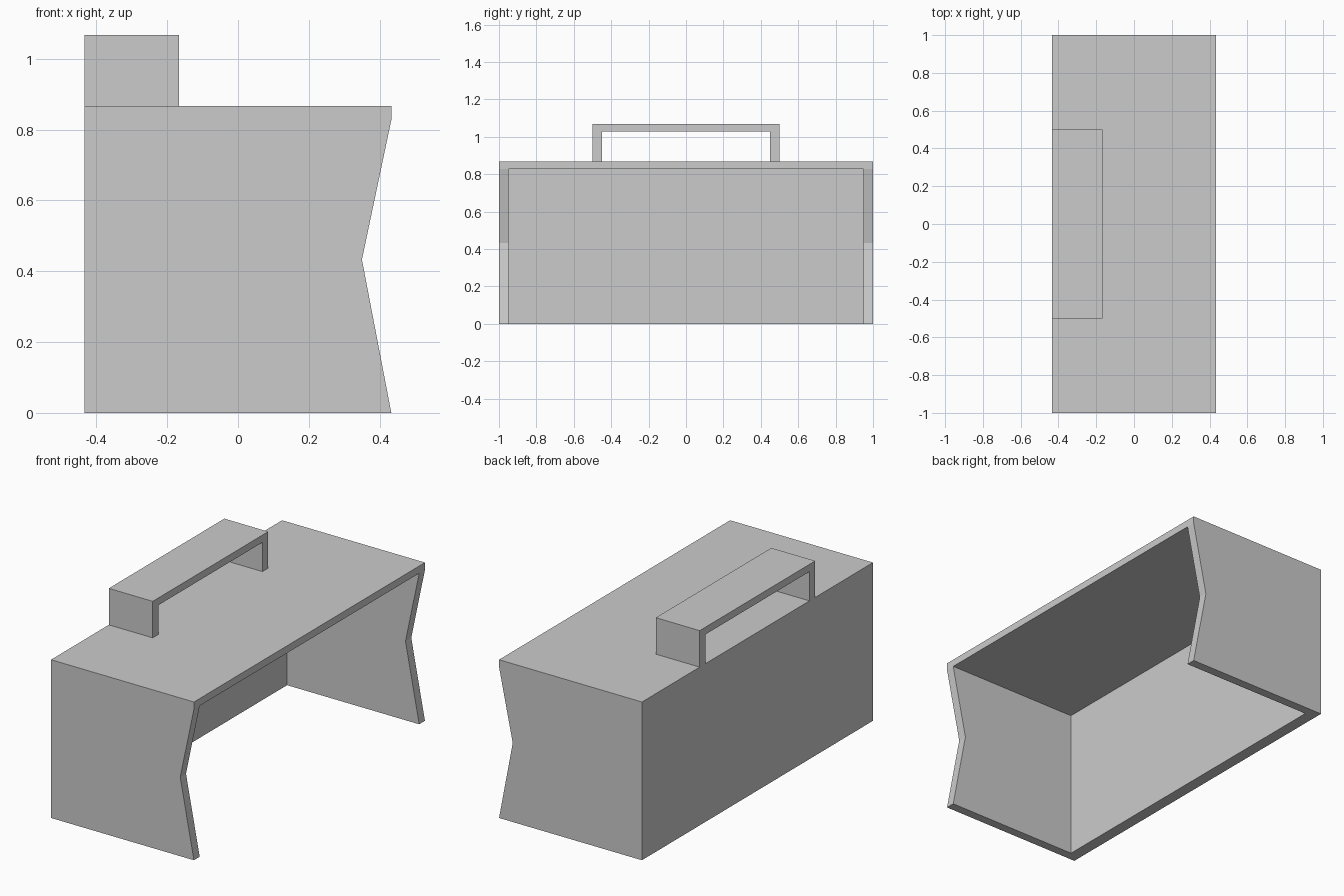
import bpy
import bmesh
from mathutils import Vector

if "Cube" in bpy.data.objects:
    bpy.data.objects.remove(bpy.data.objects["Cube"])

HALF_X, TOP_Z = 0.433, 0.867   # shell half depth and height
SIDE_T, TOP_T, BACK_T = 0.05, 0.04, 0.065


def extrude(name, points, offset):
    """Extrude a closed planar profile along an offset vector into a solid."""
    bm = bmesh.new()
    face = bm.faces.new([bm.verts.new(p) for p in points])
    result = bmesh.ops.extrude_face_region(bm, geom=[face], use_keep_orig=True)
    moved = [g for g in result["geom"] if isinstance(g, bmesh.types.BMVert)]
    bmesh.ops.translate(bm, verts=moved, vec=Vector(offset))
    bmesh.ops.recalc_face_normals(bm, faces=bm.faces)
    mesh = bpy.data.meshes.new(name)
    bm.to_mesh(mesh)
    bm.free()
    obj = bpy.data.objects.new(name, mesh)
    bpy.context.collection.objects.link(obj)
    return obj


# Outer shell: notched side outline extruded across the full width
outline = [(-HALF_X, 0), (HALF_X, 0), (0.35, 0.433),
           (HALF_X, TOP_Z - TOP_T), (HALF_X, TOP_Z), (-HALF_X, TOP_Z)]
shell = extrude("shell", [(x, -1, z) for x, z in outline], (0, 2, 0))

# Cavity open to the front (+x) and the bottom
x0, y0, z1 = -HALF_X + BACK_T, 1 - SIDE_T, TOP_Z - TOP_T
cavity = [(x0, -0.3), (0.8, -0.3), (0.8, z1), (x0, z1)]
cutter = extrude("cavity_cutter", [(x, -y0, z) for x, z in cavity], (0, 2 * y0, 0))
cutter.hide_render = True
cutter.hide_set(True)
cut = shell.modifiers.new("hollow", 'BOOLEAN')
cut.operation = 'DIFFERENCE'
cut.solver = 'EXACT'
cut.object = cutter

# Carry handle: inverted U profile, flush with the back wall
arch = [(-0.5, TOP_Z), (-0.5, 1.067), (0.5, 1.067), (0.5, TOP_Z),
        (0.45, TOP_Z), (0.45, 1.027), (-0.45, 1.027), (-0.45, TOP_Z)]
extrude("handle", [(-HALF_X, y, z) for y, z in arch], (0.266, 0, 0))
